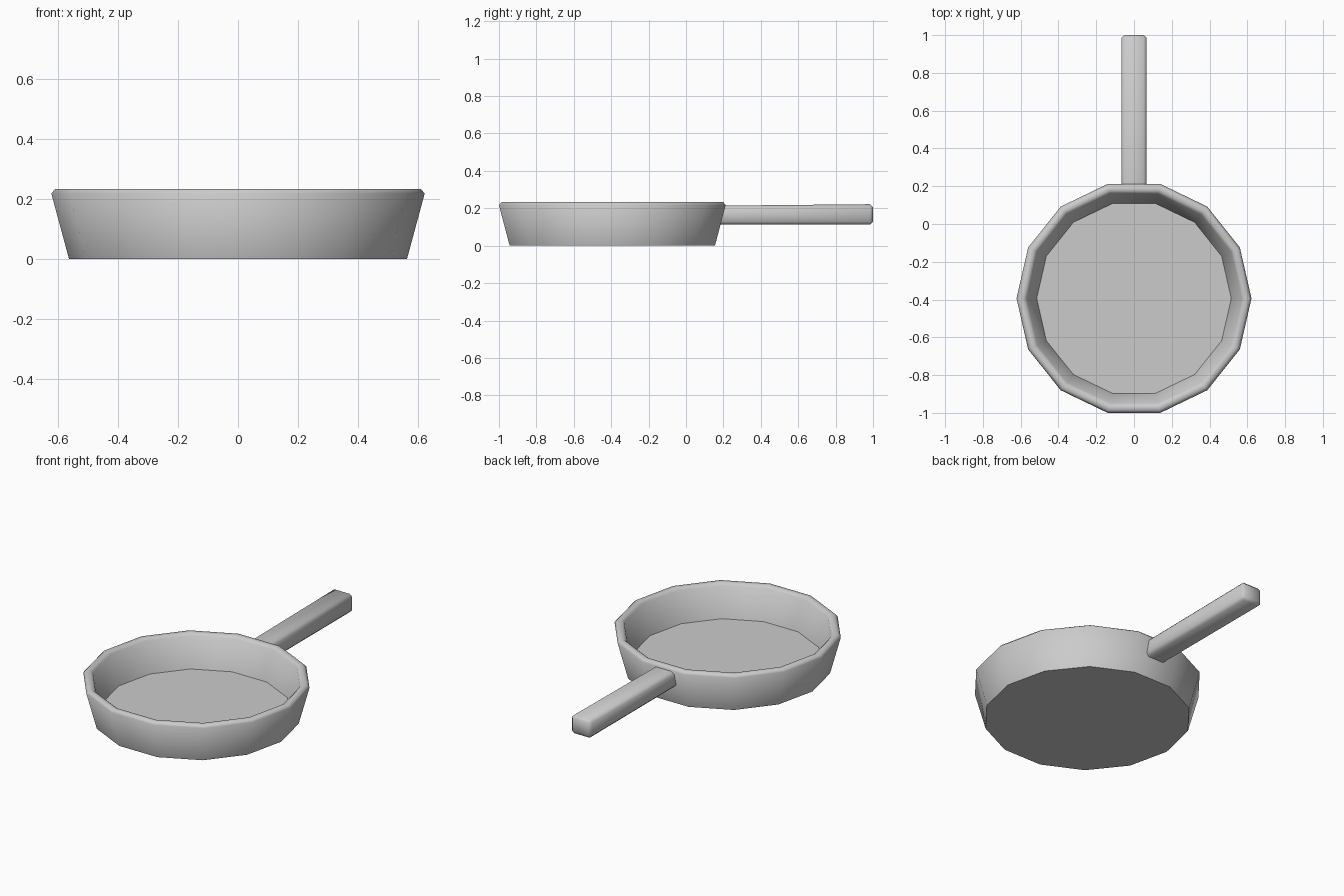
import bpy, bmesh, math

if "Cube" in bpy.data.objects:
    bpy.data.objects.remove(bpy.data.objects["Cube"])

SIDES = 14
CENTRE_Y = -0.394


def make_object(name, bm):
    bmesh.ops.recalc_face_normals(bm, faces=bm.faces)
    mesh = bpy.data.meshes.new(name)
    bm.to_mesh(mesh)
    bm.free()
    obj = bpy.data.objects.new(name, mesh)
    bpy.context.collection.objects.link(obj)
    bpy.ops.object.select_all(action='DESELECT')
    obj.select_set(True)
    bpy.context.view_layer.objects.active = obj
    bpy.ops.object.shade_smooth_by_angle(angle=math.radians(65))
    return obj


# Pan body: 14-sided rings following the wall profile (radius, height)
profile = [(0.563, 0.0), (0.622, 0.218), (0.608, 0.233),
           (0.584, 0.233), (0.569, 0.220), (0.515, 0.045)]
bm = bmesh.new()
rings = []
for r, z in profile:
    rings.append([bm.verts.new((r * math.cos(2 * math.pi * i / SIDES),
                                CENTRE_Y + r * math.sin(2 * math.pi * i / SIDES), z))
                  for i in range(SIDES)])
for low, high in zip(rings, rings[1:]):
    for i in range(SIDES):
        j = (i + 1) % SIDES
        bm.faces.new((low[i], low[j], high[j], high[i]))
bm.faces.new(rings[0])    # underside
bm.faces.new(rings[-1])   # cooking surface
make_object("pan_body", bm)

# Handle: slightly deepening bar with chamfered edges, rooted in the back wall
bm = bmesh.new()
bmesh.ops.create_cube(bm, size=1)
for v in bm.verts:
    far = v.co.y > 0
    v.co.x = math.copysign(0.067, v.co.x)
    if v.co.z > 0:
        v.co.z = 0.222 if far else 0.214
    else:
        v.co.z = 0.112
    v.co.y = 1.0 if far else 0.173
edges = [e for e in bm.edges if any(v.co.y > 0.5 for v in e.verts)]
bmesh.ops.bevel(bm, geom=edges, offset=0.016, segments=1, affect='EDGES')
make_object("handle", bm)
